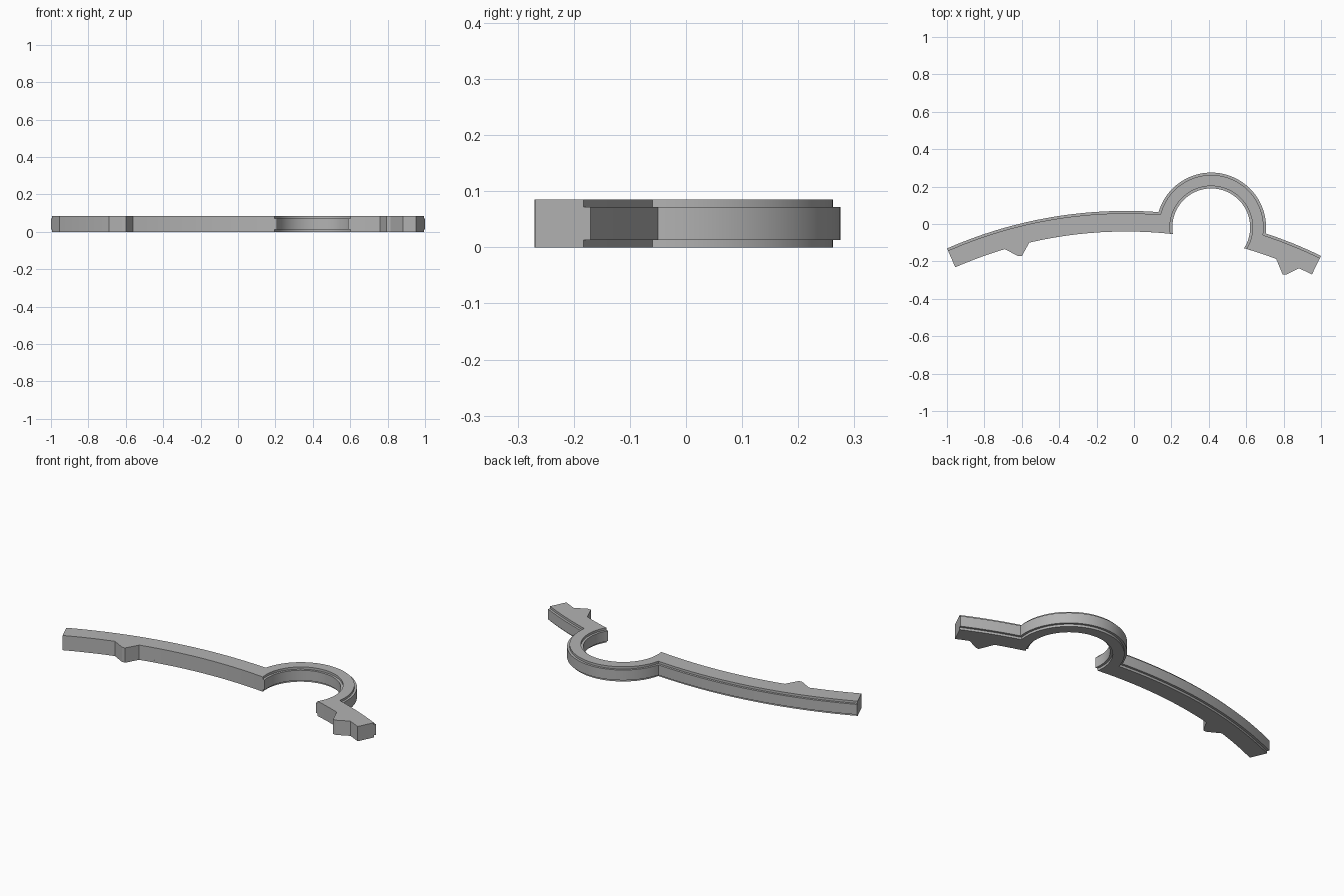
import bpy, bmesh
from math import atan2, acos, cos, sin, pi, radians
from mathutils import Vector

cube = bpy.data.objects.get("Cube")
if cube:
    bpy.data.objects.remove(cube, do_unlink=True)

ARC, R_OUT, R_IN = Vector((-0.043, -2.31)), 2.38, 2.27      # long curved bar
HOOP, H_OUT, H_IN = Vector((0.413, -0.018)), 0.293, 0.208   # round loop
STEP = 0.013                                                # rebate size
HEIGHT = 0.085


def angle_to(p):
    d = Vector(p) - ARC
    return atan2(d.y, d.x)


def sweep(center, r, a, b, n):
    return [center + r * Vector((cos(a + (b - a) * i / n), sin(a + (b - a) * i / n)))
            for i in range(n + 1)]


def bar(r, p, q, n):
    """Points along the bar's curve between the bearings of p and q."""
    return sweep(ARC, r, angle_to(p), angle_to(q), n)


def loop(r_hoop, r_bar, n=56):
    """Loop points, left to right over the top, cut where the bar meets them."""
    v = ARC - HOOP
    d = v.length
    a = acos((d * d + r_hoop ** 2 - r_bar ** 2) / (2 * d * r_hoop))
    base = atan2(v.y, v.x)
    return sweep(HOOP, r_hoop, base - a + 2 * pi, base + a, n)


LEFT_END, RIGHT_END = (-1, -0.13), (1, -0.17)
LEFT_TOOTH = [(-0.69, -0.134), (-0.62, -0.172), (-0.60, -0.172), (-0.56, -0.10)]
RIGHT_TOOTH = [(0.76, -0.187), (0.795, -0.27), (0.815, -0.27), (0.882, -0.237)]


def outline(inset):
    outer = loop(H_OUT - inset, R_OUT - inset)
    inner = loop(H_IN + inset, R_IN)
    pts = bar(R_OUT - inset, LEFT_END, outer[0], 28)
    pts += outer[1:-1]
    pts += bar(R_OUT - inset, outer[-1], RIGHT_END, 8)
    # inner side, running back from right to left
    pts += bar(R_IN, RIGHT_END, RIGHT_TOOTH[3], 3)
    pts += [Vector(p) for p in RIGHT_TOOTH[2:0:-1]]
    pts += bar(R_IN, RIGHT_TOOTH[0], inner[-1], 5)
    pts += inner[-2:0:-1]
    pts += bar(R_IN, inner[0], LEFT_TOOTH[3], 20)
    pts += [Vector(p) for p in LEFT_TOOTH[2:0:-1]]
    pts += bar(R_IN, LEFT_TOOTH[0], LEFT_END, 9)
    return pts


# Stack the outlines into one stepped solid
bm = bmesh.new()
layers = [(STEP, 0), (STEP, STEP), (0, STEP),
          (0, HEIGHT - STEP), (STEP, HEIGHT - STEP), (STEP, HEIGHT)]
rings = [[bm.verts.new((p.x, p.y, z)) for p in outline(inset)] for inset, z in layers]
count = len(rings[0])
for low, high in zip(rings, rings[1:]):
    for i in range(count):
        j = (i + 1) % count
        bm.faces.new((low[i], low[j], high[j], high[i]))
bm.faces.new(rings[0])
bm.faces.new(rings[-1])
bmesh.ops.remove_doubles(bm, verts=bm.verts, dist=0.0002)
bmesh.ops.recalc_face_normals(bm, faces=bm.faces)
mesh = bpy.data.meshes.new("curved_bracket")
bm.to_mesh(mesh)
bm.free()

bracket = bpy.data.objects.new("curved_bracket", mesh)
bpy.context.collection.objects.link(bracket)

# Plain grey finish
grey = bpy.data.materials.new("plain_grey")
grey.use_nodes = True
colour = (0.45, 0.45, 0.45, 1)
grey.diffuse_color = colour
grey.node_tree.nodes["Principled BSDF"].inputs["Base Color"].default_value = colour
mesh.materials.append(grey)

bpy.ops.object.select_all(action='DESELECT')
bracket.select_set(True)
bpy.context.view_layer.objects.active = bracket
bpy.ops.object.shade_smooth_by_angle(angle=radians(20))
